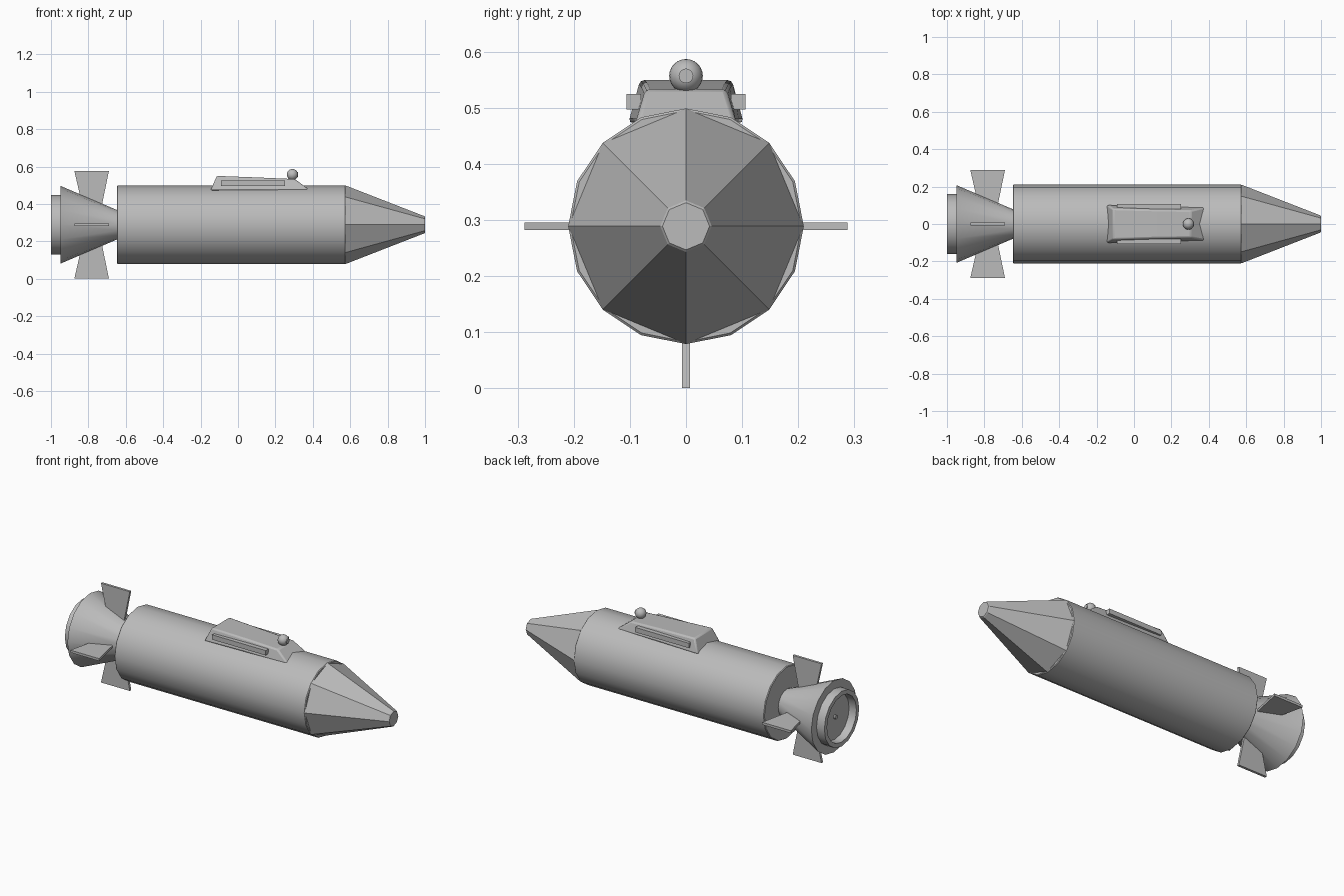
import bpy, bmesh, math
from mathutils import Matrix, Vector

if "Cube" in bpy.data.objects:
    bpy.data.objects.remove(bpy.data.objects["Cube"])

AXIS_Z = 0.289
grey = bpy.data.materials.new("grey metal")
grey.diffuse_color = (0.5, 0.5, 0.5, 1)
grey.use_nodes = True
grey.node_tree.nodes["Principled BSDF"].inputs["Base Color"].default_value = grey.diffuse_color


def finish(name, bm, angle=None, bevel=0):
    """Turn a bmesh into an object, optionally beveled and smooth shaded."""
    bmesh.ops.recalc_face_normals(bm, faces=bm.faces)
    mesh = bpy.data.meshes.new(name)
    bm.to_mesh(mesh)
    bm.free()
    mesh.materials.append(grey)
    ob = bpy.data.objects.new(name, mesh)
    bpy.context.collection.objects.link(ob)
    if bevel:
        mod = ob.modifiers.new("soft edges", 'BEVEL')
        mod.width, mod.segments = bevel, 2
    if angle:
        bpy.ops.object.select_all(action='DESELECT')
        ob.select_set(True)
        bpy.context.view_layer.objects.active = ob
        bpy.ops.object.shade_smooth_by_angle(angle=math.radians(angle))
    return ob


def lathe(name, profile, sides, angle=None):
    """Spin (x, radius) points round the long axis and cap both ends."""
    bm = bmesh.new()
    rings = []
    for x, r in profile:
        rings.append([bm.verts.new((x, r * math.cos(2 * math.pi * i / sides),
                                    AXIS_Z + r * math.sin(2 * math.pi * i / sides)))
                      for i in range(sides)])
    for a, b in zip(rings, rings[1:]):
        for i in range(sides):
            j = (i + 1) % sides
            bm.faces.new((a[i], a[j], b[j], b[i]))
    bm.faces.new(rings[0])
    bm.faces.new(rings[-1])
    return finish(name, bm, angle)


def box(name, lo, hi):
    bm = bmesh.new()
    bmesh.ops.create_cube(bm, size=1)
    lo, hi = Vector(lo), Vector(hi)
    for v in bm.verts:
        v.co = Vector([(lo[k] + hi[k]) / 2 + v.co[k] * (hi[k] - lo[k]) for k in range(3)])
    return finish(name, bm)


# Hull, faceted nose, flared tail
lathe("hull", [(-0.648, 0.206), (-0.644, 0.21), (0.572, 0.21), (0.576, 0.206)], 16, 30)
lathe("nose_cone", [(0.574, 0.21), (0.58, 0.208), (0.996, 0.046), (1.0, 0.042)], 8)
lathe("tail_cone", [(-0.95, 0.208), (-0.65, 0.08), (-0.63, 0.08)], 16, 30)

# Thruster ring with recessed plate and a small centre nub
lathe("thruster_ring", [(-0.955, 0.132), (-1.0, 0.135), (-1.0, 0.16), (-0.94, 0.16)], 16, 30)
lathe("thruster_nub", [(-0.967, 0.012), (-0.95, 0.012)], 8, 30)

# Four fins, wider at the tip than at the root
for i, side in enumerate(("left", "top", "right", "bottom")):
    bm = bmesh.new()
    outline = [(-0.875, 0.288), (-0.69, 0.288), (-0.735, 0.07), (-0.825, 0.07)]
    low = [bm.verts.new((x, r, -0.007)) for x, r in outline]
    high = [bm.verts.new((x, r, 0.007)) for x, r in outline]
    bm.faces.new(low)
    bm.faces.new(high)
    for k in range(4):
        m = (k + 1) % 4
        bm.faces.new((low[k], low[m], high[m], high[k]))
    turn = Matrix.Translation((0, 0, AXIS_Z)) @ Matrix.Rotation(i * math.pi / 2, 4, 'X')
    bmesh.ops.transform(bm, matrix=turn, verts=bm.verts)
    finish("fin_" + side, bm)

# Raised cabin: tapered block sunk into the hull
bm = bmesh.new()
# each station: x and half width at the base, x, half width and height at the top
stations = [(-0.147, 0.103, -0.113, 0.082, 0.55), (0.10, 0.096, 0.10, 0.076, 0.542),
            (0.385, 0.09, 0.305, 0.072, 0.533)]
rows = []
for xb, wb, xt, wt, zt in stations:
    rows.append([bm.verts.new(p) for p in
                 ((xb, -wb, 0.473), (xt, -wt, zt), (xt, wt, zt), (xb, wb, 0.473))])
for a, b in zip(rows, rows[1:]):
    for k in range(4):
        m = (k + 1) % 4
        bm.faces.new((a[k], a[m], b[m], b[k]))
bm.faces.new(rows[0])
bm.faces.new(rows[-1])
finish("cabin", bm, 30, 0.008)

# Side rails on the cabin
for side, s in (("left", 1), ("right", -1)):
    ys = sorted((s * 0.08, s * 0.106))
    box("rail_" + side, (-0.092, ys[0], 0.497), (0.252, ys[1], 0.525))

# Round lamp with a small front lens
bm = bmesh.new()
bmesh.ops.create_uvsphere(bm, u_segments=20, v_segments=12, radius=0.03,
                          matrix=Matrix.Translation((0.291, 0, 0.557)))
finish("lamp", bm, 40)
bm = bmesh.new()
bmesh.ops.create_cone(bm, cap_ends=True, segments=16, radius1=0.013, radius2=0.013, depth=0.006,
                      matrix=Matrix.Translation((0.318, 0, 0.557)) @ Matrix.Rotation(math.pi / 2, 4, 'Y'))
finish("lamp_lens", bm, 30)
